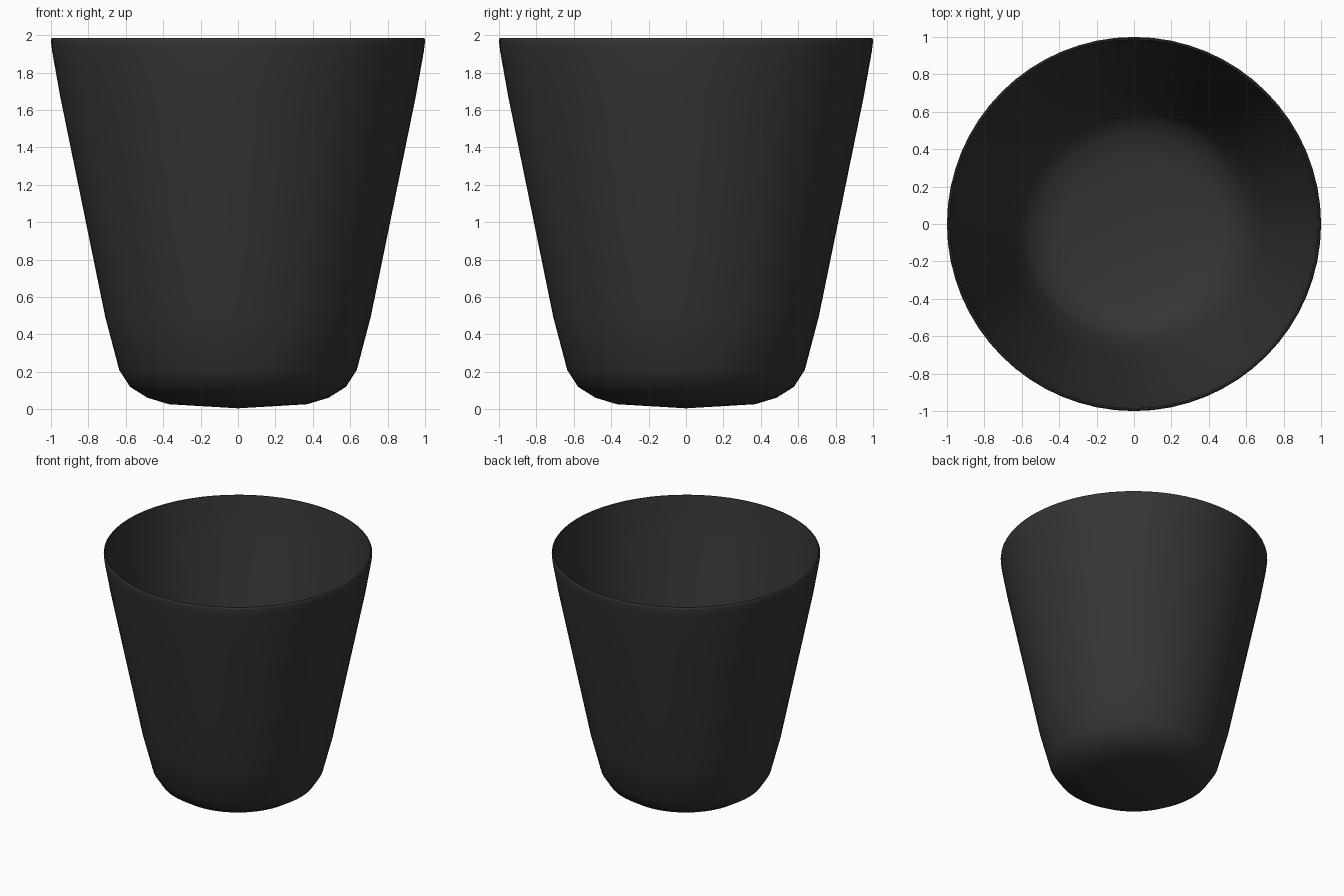
import bpy, bmesh, math

if "Cube" in bpy.data.objects:
    bpy.data.objects.remove(bpy.data.objects["Cube"])

SEGMENTS = 64

# Outer profile from the base centre to the rim (radius, height)
outer = [(0.0, 0.005), (0.37, 0.027), (0.485, 0.062), (0.577, 0.12), (0.635, 0.21),
         (0.71, 0.495), (0.803, 0.95), (0.952, 1.68), (0.993, 1.91), (1.0, 1.965),
         (0.999, 1.978), (0.994, 1.984)]
# Thin inner wall from the rim back down to the floor
inner = [(0.987, 1.984), (0.984, 1.97), (0.978, 1.91), (0.938, 1.68), (0.789, 0.95),
         (0.696, 0.498), (0.621, 0.216), (0.566, 0.13), (0.48, 0.076), (0.368, 0.042), (0.0, 0.02)]

# Lathe the closed profile
bm = bmesh.new()
verts = [bm.verts.new((r, 0, z)) for r, z in outer + inner]
edges = [bm.edges.new(pair) for pair in zip(verts, verts[1:])]
bmesh.ops.spin(bm, geom=verts + edges, cent=(0, 0, 0), axis=(0, 0, 1),
               angle=2 * math.pi, steps=SEGMENTS, use_duplicate=False)
bmesh.ops.remove_doubles(bm, verts=bm.verts, dist=0.0005)
bmesh.ops.recalc_face_normals(bm, faces=bm.faces)

mesh = bpy.data.meshes.new("cup")
bm.to_mesh(mesh)
bm.free()
cup = bpy.data.objects.new("cup", mesh)
bpy.context.collection.objects.link(cup)

# Smooth shading, with the rim kept crisp
bpy.context.view_layer.objects.active = cup
cup.select_set(True)
bpy.ops.object.shade_smooth_by_angle(angle=math.radians(50))

# Charcoal finish
charcoal = bpy.data.materials.new("charcoal")
charcoal.diffuse_color = (0.035, 0.035, 0.035, 1)
charcoal.use_nodes = True
charcoal.node_tree.nodes["Principled BSDF"].inputs["Base Color"].default_value = charcoal.diffuse_color
mesh.materials.append(charcoal)
